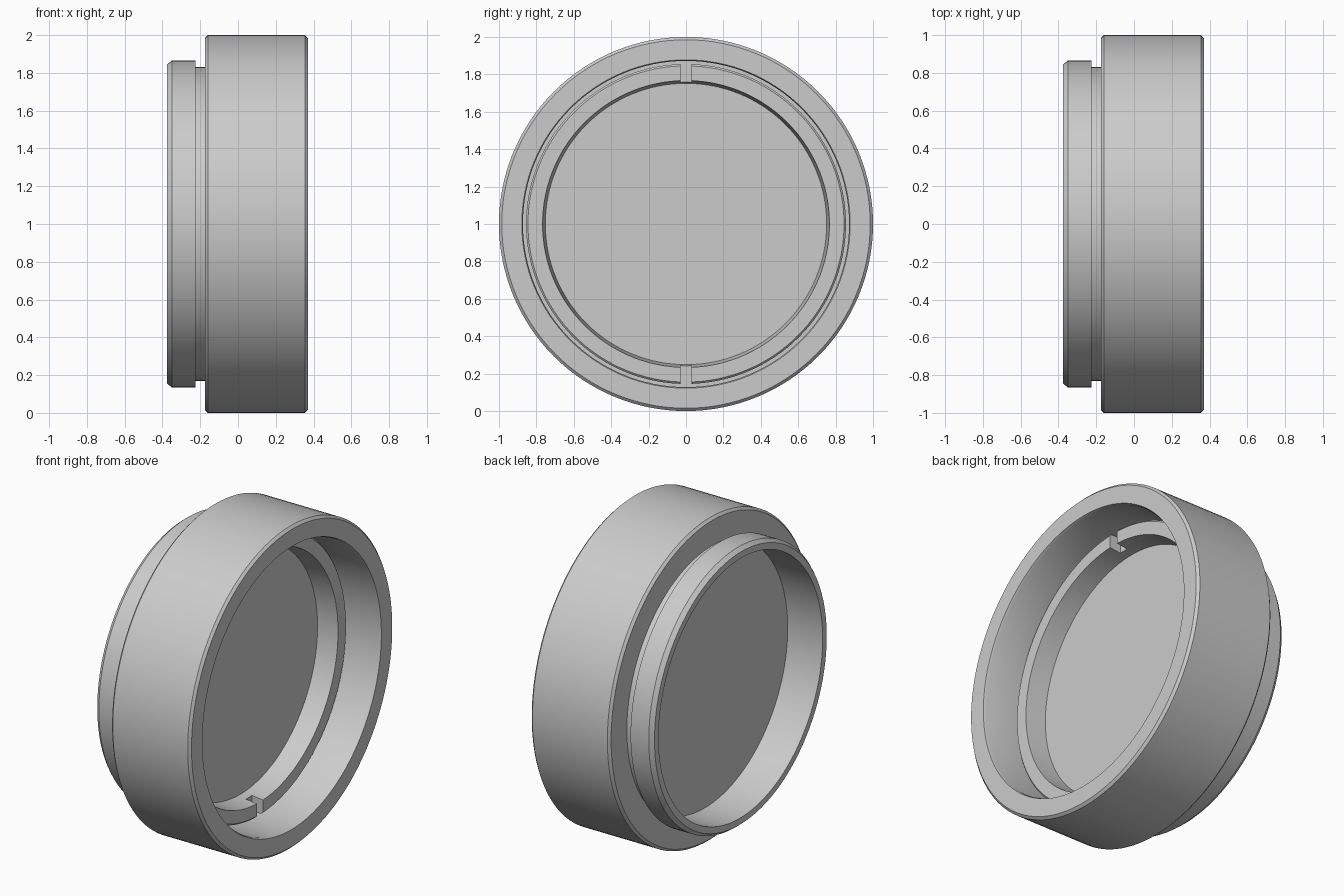
import bpy, bmesh, math
from mathutils import Matrix

cube = bpy.data.objects.get("Cube")
if cube:
    bpy.data.objects.remove(cube, do_unlink=True)

SEGMENTS = 128
CENTRE_Z = 1.0


def flat_material(name, rgb):
    mat = bpy.data.materials.new(name)
    mat.use_nodes = True
    mat.diffuse_color = (*rgb, 1)
    mat.node_tree.nodes["Principled BSDF"].inputs["Base Color"].default_value = (*rgb, 1)
    return mat


grey = flat_material("light grey", (0.6, 0.6, 0.6))


def add_object(name, bm):
    bmesh.ops.recalc_face_normals(bm, faces=bm.faces)
    mesh = bpy.data.meshes.new(name)
    bm.to_mesh(mesh)
    bm.free()
    mesh.materials.append(grey)
    obj = bpy.data.objects.new(name, mesh)
    bpy.context.collection.objects.link(obj)
    obj.location.z = CENTRE_Z
    return obj


def lathe(name, profile, closed=True):
    """Turn an (x, radius) profile about the x axis."""
    bm = bmesh.new()
    verts = [bm.verts.new((x, 0, r)) for x, r in profile]
    pairs = list(zip(verts, verts[1:]))
    if closed:
        pairs.append((verts[-1], verts[0]))
    edges = [bm.edges.new(p) for p in pairs]
    bmesh.ops.spin(bm, geom=verts + edges, cent=(0, 0, 0), axis=(1, 0, 0),
                   angle=math.tau, steps=SEGMENTS, use_duplicate=False)
    bmesh.ops.remove_doubles(bm, verts=bm.verts, dist=0.0005)
    if not closed:
        bmesh.ops.holes_fill(bm, edges=[e for e in bm.edges if e.is_boundary], sides=0)
    return add_object(name, bm)


def smooth(obj):
    bpy.ops.object.select_all(action="DESELECT")
    obj.select_set(True)
    bpy.context.view_layer.objects.active = obj
    bpy.ops.object.shade_smooth_by_angle(angle=math.radians(25))


# Housing: wide front barrel, neck and chamfered rear collar, bored from both ends
housing = lathe("housing", [
    (0.37, 0.985), (0.355, 1.0), (-0.16, 1.0), (-0.175, 0.985),
    (-0.175, 0.83), (-0.225, 0.83), (-0.225, 0.865), (-0.35, 0.865),
    (-0.375, 0.845), (-0.375, 0.805), (-0.135, 0.805), (0.02, 0.805),
    (0.02, 0.85), (0.075, 0.85), (0.075, 0.872), (0.355, 0.872), (0.37, 0.878)])

# Glass disc
glass = lathe("glass", [(-0.135, 0.808), (0.02, 0.808)], closed=False)

# Retaining ring with a tapered opening
ring = lathe("retaining_ring", [
    (0.15, 0.767), (0.15, 0.845), (0.14, 0.855), (0.02, 0.855), (0.02, 0.752)])

# Two spanner slots cut into the ring, top and bottom
bm = bmesh.new()
for side in (1, -1):
    bmesh.ops.create_cube(bm, size=1, matrix=Matrix.Translation((0.175, 0, side * 0.81))
                          @ Matrix.Diagonal((0.2, 0.06, 0.16, 1)))
cutter = add_object("slot_cutter", bm)
cutter.hide_render = True
cut = ring.modifiers.new("slots", "BOOLEAN")
cut.operation = "DIFFERENCE"
cut.solver = "EXACT"
cut.object = cutter
bpy.context.view_layer.objects.active = ring
bpy.ops.object.modifier_apply(modifier=cut.name)
bpy.data.objects.remove(cutter, do_unlink=True)

for part in (housing, glass, ring):
    smooth(part)
